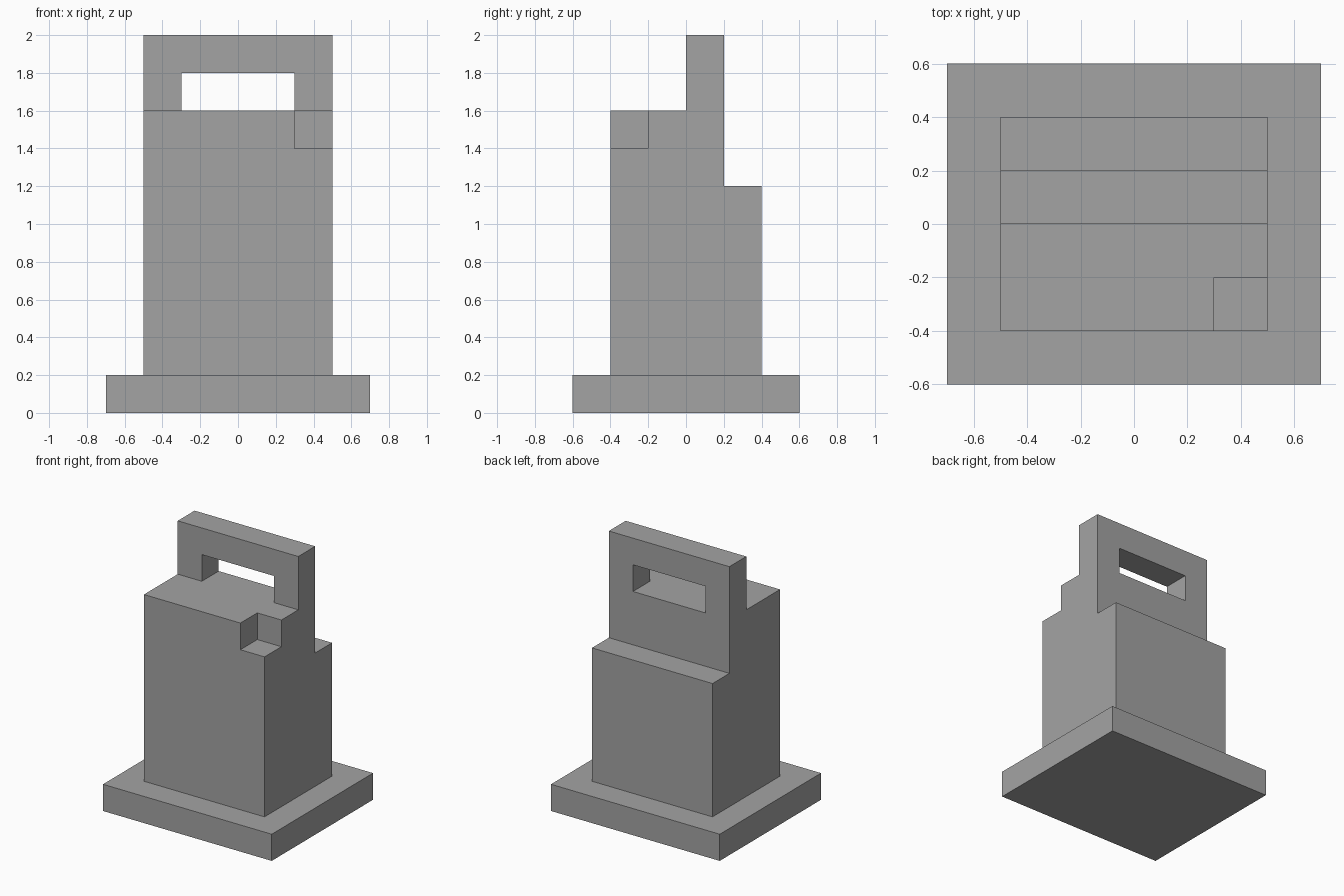
import bpy
import bmesh
from mathutils import Vector

cube = bpy.data.objects.get("Cube")
if cube:
    bpy.data.objects.remove(cube, do_unlink=True)

# Single grey material
grey = bpy.data.materials.new("plain grey")
grey.use_nodes = True
colour = (0.37, 0.37, 0.37, 1)
grey.diffuse_color = colour
grey.node_tree.nodes["Principled BSDF"].inputs["Base Color"].default_value = colour


def add_object(name, bm):
    bmesh.ops.recalc_face_normals(bm, faces=bm.faces)
    mesh = bpy.data.meshes.new(name)
    bm.to_mesh(mesh)
    bm.free()
    mesh.materials.append(grey)
    obj = bpy.data.objects.new(name, mesh)
    bpy.context.collection.objects.link(obj)
    return obj


def box(name, low, high):
    low, high = Vector(low), Vector(high)
    bm = bmesh.new()
    bmesh.ops.create_cube(bm, size=1)
    bmesh.ops.scale(bm, vec=high - low, verts=bm.verts)
    bmesh.ops.translate(bm, vec=(low + high) / 2, verts=bm.verts)
    return add_object(name, bm)


def extrude_side_profile(name, profile, half_width):
    bm = bmesh.new()
    face = bm.faces.new([bm.verts.new((-half_width, y, z)) for y, z in profile])
    result = bmesh.ops.extrude_face_region(bm, geom=[face], use_keep_orig=True)
    moved = [v for v in result["geom"] if isinstance(v, bmesh.types.BMVert)]
    bmesh.ops.translate(bm, vec=(2 * half_width, 0, 0), verts=moved)
    return add_object(name, bm)


def cut(obj, cutter):
    cutter.hide_render = True
    mod = obj.modifiers.new("cut", "BOOLEAN")
    mod.operation = "DIFFERENCE"
    mod.solver = "EXACT"
    mod.object = cutter
    bpy.context.view_layer.objects.active = obj
    bpy.ops.object.modifier_apply(modifier=mod.name)
    bpy.data.objects.remove(cutter, do_unlink=True)


# Wide base slab
box("base_slab", (-0.7, -0.6, 0), (0.7, 0.6, 0.2))

# Stepped body: front shoulder, tall handle wall, lower rear step
body = extrude_side_profile("stepped_body", [
    (-0.4, 0.2), (0.4, 0.2), (0.4, 1.2), (0.2, 1.2),
    (0.2, 2), (0, 2), (0, 1.6), (-0.4, 1.6)], 0.5)

# Handle slot, level with the front shoulder
cut(body, box("slot_cutter", (-0.3, -0.1, 1.6), (0.3, 0.3, 1.8)))

# Square notch in the front left corner of the shoulder
cut(body, box("notch_cutter", (0.3, -0.5, 1.4), (0.6, -0.2, 1.7)))
